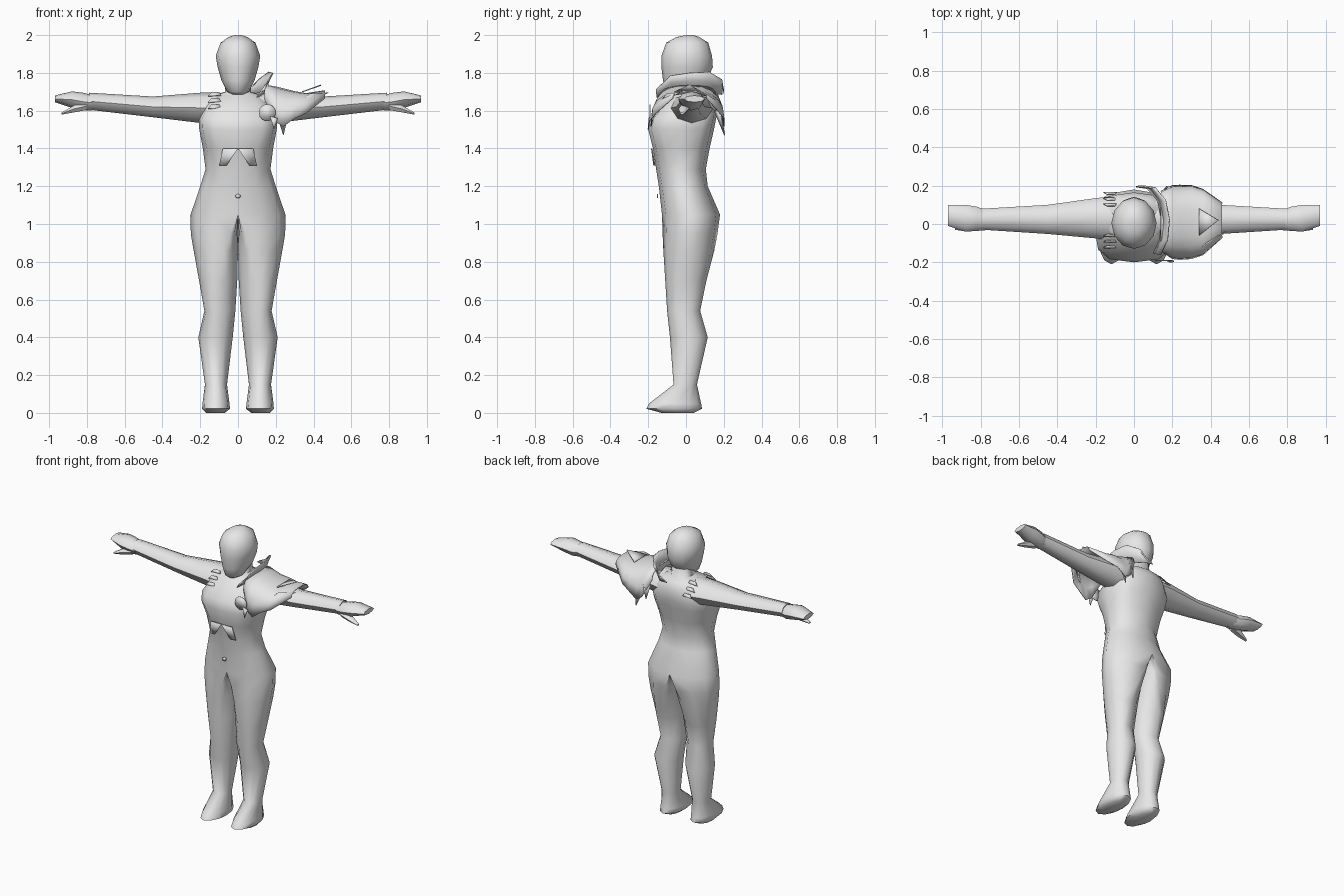
import bpy, bmesh, math

if "Cube" in bpy.data.objects:
    bpy.data.objects.remove(bpy.data.objects["Cube"])

grey = bpy.data.materials.new("plain_grey")
grey.diffuse_color = (0.8, 0.8, 0.8, 1)
grey.use_nodes = True
grey.node_tree.nodes["Principled BSDF"].inputs["Base Color"].default_value = grey.diffuse_color


def finish(name, bm, mirror=False, thick=0, angle=50):
    bmesh.ops.recalc_face_normals(bm, faces=bm.faces)
    me = bpy.data.meshes.new(name)
    bm.to_mesh(me)
    bm.free()
    me.materials.append(grey)
    ob = bpy.data.objects.new(name, me)
    bpy.context.collection.objects.link(ob)
    if mirror:
        ob.modifiers.new("mirror", 'MIRROR')
    if thick:
        s = ob.modifiers.new("thickness", 'SOLIDIFY')
        s.thickness, s.offset = thick, 0
    bpy.context.view_layer.objects.active = ob
    ob.select_set(True)
    bpy.ops.object.shade_smooth_by_angle(angle=math.radians(angle))
    ob.select_set(False)
    return ob


def loft(rings, closed=True):
    bm = bmesh.new()
    vs = [[bm.verts.new(p) for p in r] for r in rings]
    n = len(vs[0])
    for a, b in zip(vs, vs[1:]):
        for i in range(n if closed else n - 1):
            j = (i + 1) % n
            bm.faces.new((a[i], a[j], b[j], b[i]))
    if closed:
        bm.faces.new(vs[0])
        bm.faces.new(vs[-1])
    return bm


def spow(v, p):
    return math.copysign(abs(round(v, 6)) ** p, v)


# body half, foot to neck: z, inner x, outer x, front y, back y
body = [
    (0, .07, .17, -.13, .04), (.022, .042, .19, -.21, .085),
    (.05, .045, .188, -.195, .08), (.15, .058, .175, -.066, .058),
    (.40, .028, .21, -.085, .115), (.54, .014, .178, -.10, .075),
    (.70, .004, .206, -.11, .108), (.86, 0, .235, -.12, .15),
    (.95, 0, .25, -.124, .167), (1.05, 0, .251, -.127, .18),
    (1.20, 0, .20, -.144, .115), (1.29, 0, .172, -.158, .105),
    (1.40, 0, .186, -.175, .125), (1.50, 0, .205, -.20, .148),
    (1.56, 0, .208, -.185, .16), (1.63, 0, .18, -.13, .165),
    (1.68, 0, .14, -.08, .14), (1.70, 0, .07, -.05, .115),
    (1.80, 0, .06, -.03, .10)]
rings = []
for z, xi, xo, yf, yb in body:
    xm = min(.118, max(0, (1.04 - z) * .42))            # legs merge into torso
    p = 1 - .35 * math.exp(-((z - 1.54) / .16) ** 2)    # squarer chest
    r = []
    for k in range(12):
        t = math.pi * (k / 6 - .5)
        c = spow(math.cos(t), p)
        x = xm + (xo - xm if c > 0 else xm - xi) * c
        r.append((x, (yf + yb) / 2 + (yb - yf) / 2 * spow(math.sin(t), p), z))
    rings.append(r)
bm = loft(rings)
bmesh.ops.delete(bm, context='FACES',
                 geom=[f for f in bm.faces if all(abs(v.co.x) < 1e-4 for v in f.verts)])
finish("body", bm, True, angle=60)


def oval(n, place):
    return [place(math.cos(math.tau * k / n), math.sin(math.tau * k / n)) for k in range(n)]


# head: z, half width, front y, back y
head = [(1.685, .03, -.085, -.01), (1.70, .058, -.108, .04), (1.76, .088, -.122, .11),
        (1.83, .108, -.13, .142), (1.89, .118, -.13, .138), (1.96, .092, -.105, .118),
        (1.99, .05, -.05, .07), (2.0, .02, 0, .04)]
finish("head", loft([oval(12, lambda c, s: (w * c, (a + b) / 2 + (b - a) / 2 * s, z))
                     for z, w, a, b in head]), angle=60)


# arms and hands: x, low z, high z, front y, back y
def limb(name, rows, n=8):
    finish(name, loft([oval(n, lambda c, s: (x, (a + b) / 2 + (b - a) / 2 * c,
                                             (l + h) / 2 + (h - l) / 2 * s))
                       for x, l, h, a, b in rows]), True)


limb("arm", [(.10, 1.52, 1.695, -.09, .145), (.20, 1.535, 1.695, -.075, .135),
             (.45, 1.565, 1.675, -.052, .10), (.79, 1.605, 1.695, -.03, .08)])
limb("hand", [(.77, 1.602, 1.682, -.032, .072), (.82, 1.60, 1.695, -.036, .09),
              (.88, 1.615, 1.702, -.04, .10), (.97, 1.645, 1.68, -.01, .10)])
limb("thumb", [(.80, 1.60, 1.65, -.03, .03), (.87, 1.588, 1.63, -.04, .015),
               (.935, 1.578, 1.59, -.03, -.01)], 6)

# draped shoulder guard: x, top z, front y, back y, hem z
guard = [(.14, 1.735, -.14, .17, 1.66), (.20, 1.725, -.18, .20, 1.54),
         (.24, 1.715, -.185, .20, 1.515), (.30, 1.70, -.18, .20, 1.56),
         (.36, 1.69, -.16, .18, 1.585), (.46, 1.705, -.07, .11, 1.665)]
rows = []
for x, t, a, b, h in guard:
    arc = [math.pi * k / 10 for k in range(11)]
    rows.append([(x, (a + b) / 2 - (b - a) / 2 * spow(math.cos(s), .8),
                  h + (t - h) * abs(spow(math.sin(s), .75))) for s in arc])
finish("shoulder_guard", loft(rows, False), thick=.006)

# upright crescent collar beside the neck: x, y, low z, high z
crest = [(.01, .195, 1.69, 1.70), (.07, .185, 1.685, 1.765), (.125, .12, 1.69, 1.805),
         (.145, .02, 1.70, 1.80), (.135, -.08, 1.69, 1.785), (.10, -.155, 1.67, 1.71)]
finish("crescent_collar", loft([[(x, y, l), (x + .02, y * 1.02, (l + h) / 2 + .01),
                                 (x + .04, y * 1.03, h)] for x, y, l, h in crest],
                               False), thick=.006)


def plate(name, pts, mirror=False):
    bm = bmesh.new()
    bm.faces.new([bm.verts.new(p) for p in pts])
    return finish(name, bm, mirror, .006)


# torn flaps on the guard
plate("front_flap", [(.17, -.19, 1.57), (.21, -.195, 1.56), (.19, -.20, 1.50)])
plate("rear_flap", [(.20, .15, 1.60), (.27, .18, 1.60), (.24, .205, 1.47)])
plate("rear_small_flap", [(.15, .17, 1.63), (.20, .19, 1.63), (.17, .195, 1.53)])
plate("outer_tip", [(.34, -.06, 1.70), (.34, .08, 1.70), (.44, .02, 1.735)])
plate("outer_fold", [(.30, -.17, 1.61), (.48, -.04, 1.695), (.38, -.10, 1.69)])

# round brooch, ribbon ends under the bust, navel stud
plate("brooch", oval(14, lambda c, s: (.155 + .045 * c, -.19, 1.59 + .045 * s)))
plate("bust_ribbon", [(0, -.182, 1.40), (.08, -.18, 1.40), (.10, -.165, 1.31),
                      (.06, -.17, 1.31)], True)
plate("navel_stud", oval(5, lambda c, s: (.016 * s, -.15, 1.147 + .013 * c)))

# small buckles on the bare shoulder, front and back
for name, y, tilt in (("front_buckle", -.125, 1), ("rear_buckle", .165, -1)):
    for k in range(3):
        yy, z = y + tilt * .03 * k, 1.62 + .033 * k
        plate(f"{name}_{k}", [(-.16, yy, z - .01), (-.09, yy, z - .006),
                              (-.10, yy + .01 * tilt, z + .012),
                              (-.14, yy + .01 * tilt, z + .012)])
